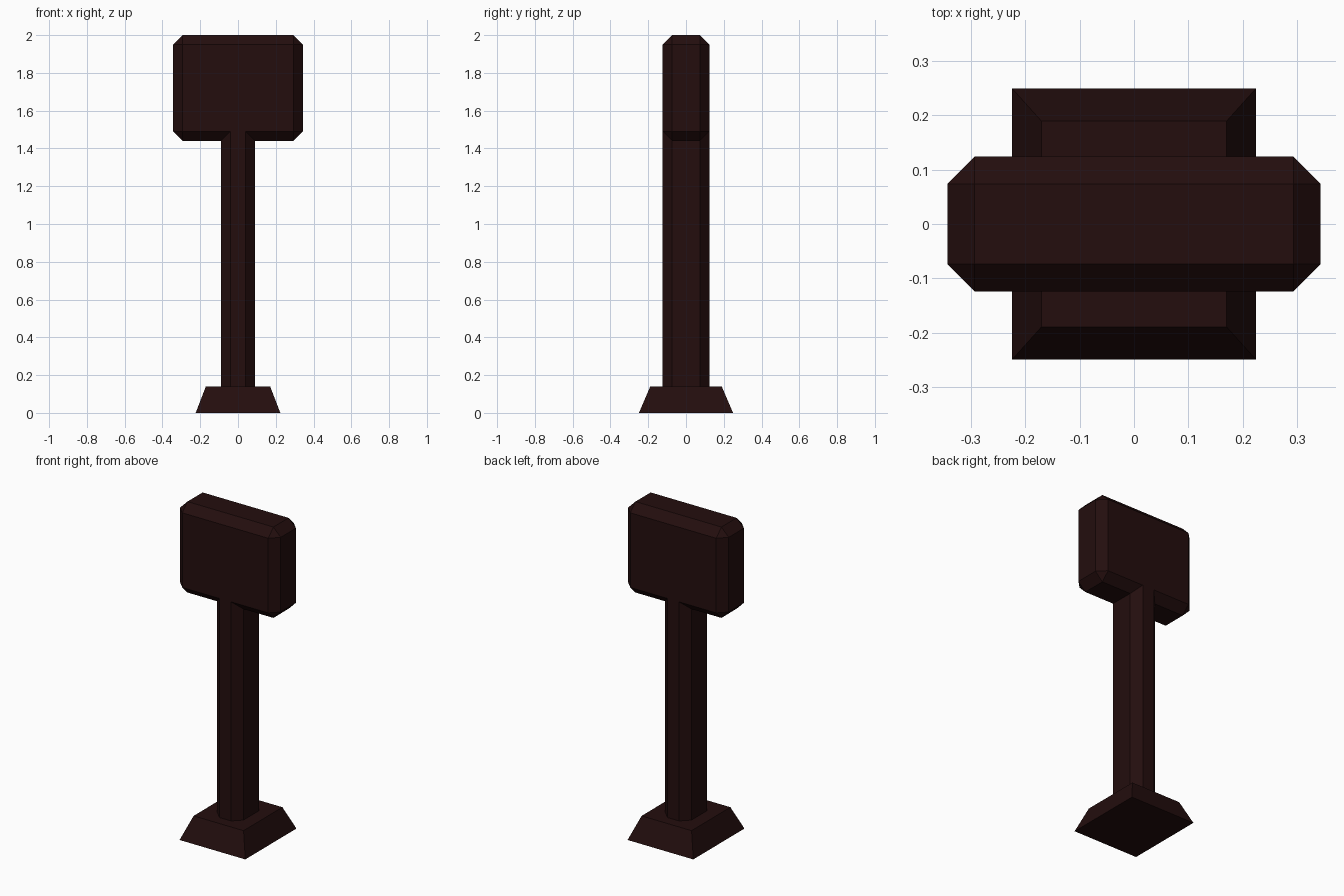
import bpy, bmesh

cube = bpy.data.objects.get("Cube")
if cube:
    bpy.data.objects.remove(cube, do_unlink=True)

# Single dark finish
COLOR = (0.017, 0.0042, 0.0042, 1)
mat = bpy.data.materials.new("dark_maroon")
mat.use_nodes = True
mat.diffuse_color = COLOR
bsdf = mat.node_tree.nodes["Principled BSDF"]
bsdf.inputs["Base Color"].default_value = COLOR
bsdf.inputs["Roughness"].default_value = 0.8


def block(name, half_x, half_y, z0, z1, taper=(1, 1), chamfer=0, upright_only=False):
    """Box with an optional tapered top and chamfered edges."""
    bm = bmesh.new()
    bmesh.ops.create_cube(bm, size=2)
    for v in bm.verts:
        top = v.co.z > 0
        v.co.x *= half_x * (taper[0] if top else 1)
        v.co.y *= half_y * (taper[1] if top else 1)
        v.co.z = z1 if top else z0
    if chamfer:
        edges = [e for e in bm.edges if not upright_only
                 or abs(e.verts[0].co.z - e.verts[1].co.z) > 0.01]
        bmesh.ops.bevel(bm, geom=edges, offset=chamfer, offset_type='OFFSET',
                        segments=1, affect='EDGES')
    bmesh.ops.recalc_face_normals(bm, faces=bm.faces)
    mesh = bpy.data.meshes.new(name)
    bm.to_mesh(mesh)
    bm.free()
    mesh.materials.append(mat)
    obj = bpy.data.objects.new(name, mesh)
    bpy.context.collection.objects.link(obj)
    return obj


# Sloped foot, chamfered column, chamfered head block
block("base", 0.224, 0.249, 0, 0.14, taper=(0.76, 0.76))
block("post", 0.09, 0.124, 0.14, 1.49, chamfer=0.05, upright_only=True)
block("head", 0.343, 0.124, 1.44, 2.0, chamfer=0.05)
